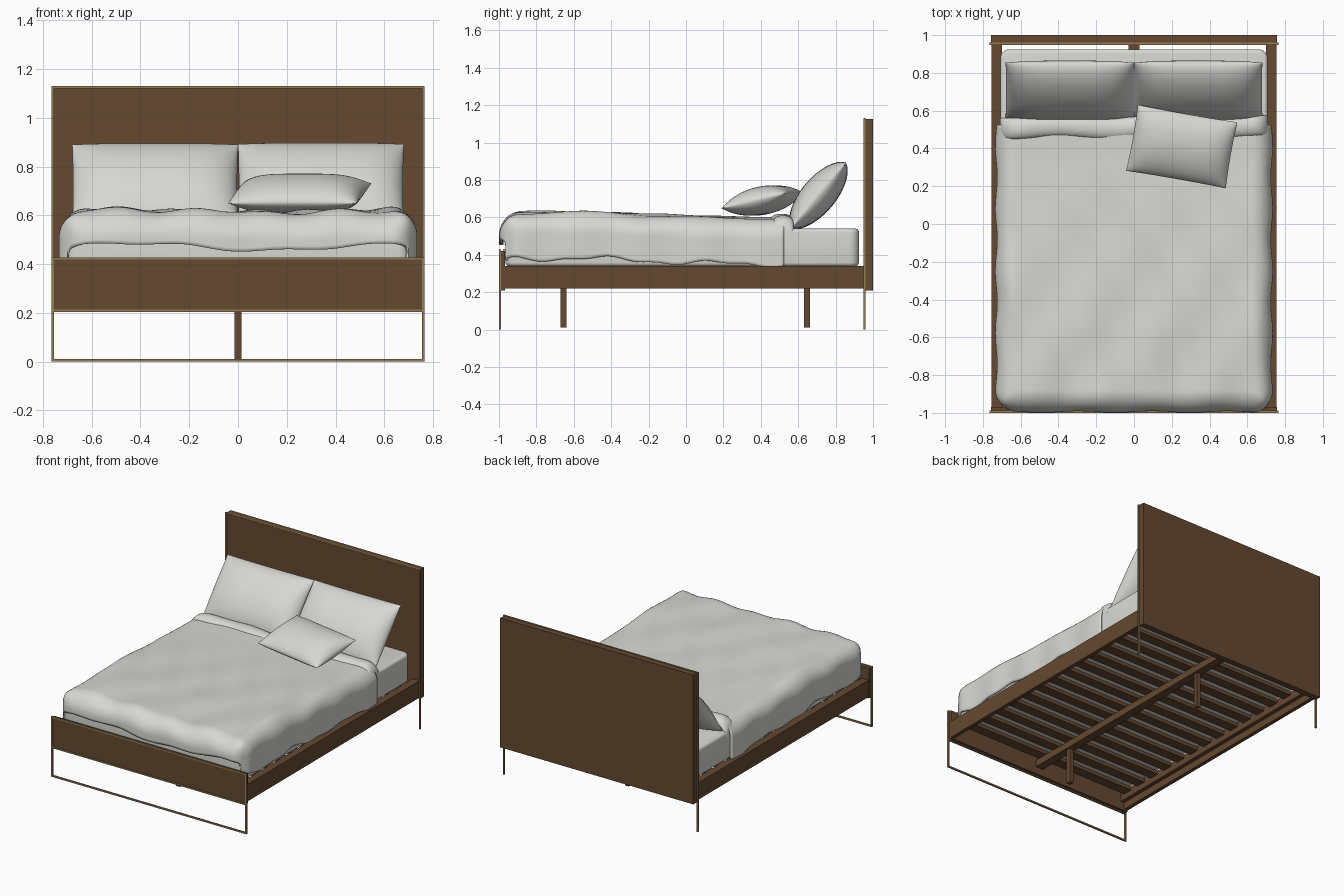
import bpy, bmesh, math
from mathutils import Matrix, Vector

if "Cube" in bpy.data.objects:
    bpy.data.objects.remove(bpy.data.objects["Cube"])


def material(name, rgb):
    m = bpy.data.materials.new(name)
    m.diffuse_color = (*rgb, 1)
    m.use_nodes = True
    m.node_tree.nodes["Principled BSDF"].inputs["Base Color"].default_value = m.diffuse_color
    return m


WOOD = material("walnut wood", (0.128, 0.066, 0.030))
BRASS = material("dull brass", (0.30, 0.205, 0.09))
LINEN = material("white linen", (0.68, 0.68, 0.65))


def finish(name, bm, mat, smooth=None):
    bmesh.ops.recalc_face_normals(bm, faces=bm.faces)
    me = bpy.data.meshes.new(name)
    bm.to_mesh(me)
    bm.free()
    me.materials.append(mat)
    ob = bpy.data.objects.new(name, me)
    bpy.context.collection.objects.link(ob)
    if smooth:
        bpy.context.view_layer.objects.active = ob
        ob.select_set(True)
        bpy.ops.object.shade_smooth_by_angle(angle=math.radians(smooth))
        ob.select_set(False)
    return ob


def boxes(name, mat, spans):
    """One object from boxes given as (x0, x1, y0, y1, z0, z1)."""
    bm = bmesh.new()
    for x0, x1, y0, y1, z0, z1 in spans:
        m = Matrix.Translation(((x0 + x1) / 2, (y0 + y1) / 2, (z0 + z1) / 2))
        bmesh.ops.create_cube(bm, size=1, matrix=m @ Matrix.Diagonal((x1 - x0, y1 - y0, z1 - z0, 1)))
    return finish(name, bm, mat)


def add_grid(bm, fn, nu, nv):
    """Quad sheet through fn(u, v) with u and v from 0 to 1."""
    vs = [[bm.verts.new(fn(i / nu, j / nv)) for j in range(nv + 1)] for i in range(nu + 1)]
    for i in range(nu):
        for j in range(nv):
            bm.faces.new((vs[i][j], vs[i + 1][j], vs[i + 1][j + 1], vs[i][j + 1]))


# Headboard and footboard panels
boxes("headboard", WOOD, [(-0.757, 0.757, 0.957, 1.0, 0.21, 1.127)])
boxes("footboard", WOOD, [(-0.757, 0.757, -0.994, -0.968, 0.21, 0.42)])


# Thin brass frames with legs
def frame(name, y0, y1, top, bars):
    t, w = 0.01, 0.765
    spans = [(s * w - (t if s > 0 else 0), s * w + (t if s < 0 else 0), y0, y1, 0, top) for s in (-1, 1)]
    spans += [(-w + t, w - t, y0, y1, z, z + t) for z in bars]
    boxes(name, BRASS, spans)


frame("headboard_brass_frame", 0.948, 0.96, 1.13, [1.12])
frame("footboard_brass_frame", -1.0, -0.988, 0.428, [0, 0.204, 0.418])

# Side rails with inner ledges
for s, n in ((-1, "left"), (1, "right")):
    spans = []
    for a, b, z0, z1 in ((0.728, 0.755, 0.22, 0.34), (0.70, 0.728, 0.27, 0.338)):
        spans.append((min(s * a, s * b), max(s * a, s * b), -0.968, 0.957, z0, z1))
    boxes(n + "_side_rail", WOOD, spans)

# Slats, centre beam and its two legs
boxes("slats", WOOD, [(-0.70, 0.70, -0.90 + i * 0.136 - 0.036, -0.90 + i * 0.136 + 0.036, 0.31, 0.335)
                      for i in range(14)])
boxes("centre_beam", WOOD, [(-0.03, 0.03, -0.968, 0.957, 0.262, 0.31)])
boxes("centre_legs", WOOD, [(-0.015, 0.015, y - 0.016, y + 0.016, 0.01, 0.262) for y in (-0.655, 0.647)])

# Mattress with rounded edges
mattress = boxes("mattress", LINEN, [(-0.708, 0.708, -0.965, 0.925, 0.339, 0.54)])
bm = bmesh.new()
bm.from_mesh(mattress.data)
upright = [e for e in bm.edges if abs(e.verts[0].co.z - e.verts[1].co.z) > 0.1]
bmesh.ops.bevel(bm, geom=upright, offset=0.05, segments=6, profile=0.5, affect='EDGES')
rims = [e for e in bm.edges if abs(e.verts[0].co.z - e.verts[1].co.z) < 0.01
        and any(abs(f.normal.z) > 0.9 for f in e.link_faces)]
bmesh.ops.bevel(bm, geom=rims, offset=0.02, segments=4, profile=0.5, affect='EDGES')
bm.to_mesh(mattress.data)
bm.free()
bpy.context.view_layer.objects.active = mattress
mattress.select_set(True)
bpy.ops.object.shade_smooth_by_angle(angle=math.radians(40))
mattress.select_set(False)


# Duvet: flat top, rounded shoulders, hanging sides and foot
def drape(s, flat, r):
    """Distance s along the cloth -> (run outward, drop)."""
    if s < flat:
        return s, 0
    a = (s - flat) / r
    if a < math.pi / 2:
        return flat + r * math.sin(a), r * (1 - math.cos(a))
    return flat + r, r + (a - math.pi / 2) * r


FX, RX, FY, RY = 0.625, 0.105, 0.88, 0.115


def duvet_point(u, v):
    sx = (2 * u - 1)
    hem_x = 0.012 * math.sin(17 * v + 1) + 0.006 * math.sin(41 * v)
    hem_y = 0.012 * math.sin(11 * u + 2) + 0.006 * math.sin(29 * u)
    len_x = FX + RX * math.pi / 2 + 0.140 + hem_x
    len_y = FY + RY * math.pi / 2 + 0.035 + hem_y
    x, dx = drape(abs(sx) * len_x, FX, RX)
    along = 0.525 - v * (0.525 + len_y)
    y, dy = (along, 0) if along > -FY else drape(-along, FY, RY)
    if along <= -FY:
        y = -y
    # Round the two foot corners in plan
    a, b = (x - FX) / RX, (-y - FY) / RY
    if a > 0 and b > 0:
        x = FX + RX * a * math.sqrt(1 - b * b / 2)
        y = -FY - RY * b * math.sqrt(1 - a * a / 2)
    x = math.copysign(x, sx)
    drop = (dx ** 3 + dy ** 3) ** (1 / 3)
    # Gentle bulges and slanted creases, stronger towards the foot
    k = min(1, max(0, (0.35 - y) / 0.9))
    top = 0.597 + 0.022 * k + 0.006 * math.sin(5 * x + 3 * y)
    crease = (math.sin(21 * x + 7 * y + 2 * math.sin(3 * y)) + 0.7 * math.sin(13 * x - 9 * y + 1)) * 0.007 * k
    z = top + crease * max(0, 1 - drop / 0.15) - drop
    y += 0.004 * math.sin(16 * x) * min(1, dy / 0.1)
    x += math.copysign(0.005, sx) * math.sin(19 * y) * min(1, dx / 0.1) * max(0, 1 - dy / 0.05)
    return x, y, z


bm = bmesh.new()
add_grid(bm, duvet_point, 110, 110)
duvet = finish("duvet", bm, LINEN, 60)
if sum(p.normal.z for p in duvet.data.polygons) < 0:
    duvet.data.flip_normals()
solid = duvet.modifiers.new("thickness", 'SOLIDIFY')
solid.thickness, solid.offset = 0.014, -1


# Turned-back cuff at the head of the duvet
def cuff_point(u, v):
    s = 2 * u - 1
    x, d = drape(abs(s) * 0.75, 0.62, 0.09)
    t = v * 2 * math.pi
    y = 0.512 + 0.056 * math.cos(t) + 0.008 * math.sin(9 * s)
    z = 0.580 - d + 0.035 * math.sin(t) + 0.004 * math.sin(14 * s)
    return math.copysign(x, s), y, z


bm = bmesh.new()
add_grid(bm, cuff_point, 60, 20)
bmesh.ops.remove_doubles(bm, verts=bm.verts, dist=1e-5)
bmesh.ops.holes_fill(bm, edges=[e for e in bm.edges if e.is_boundary], sides=0)
finish("duvet_cuff", bm, LINEN, 50)


# Pillows: two bulging sheets joined along a seam
def pillow(name, w, h, t, loc, tilt, turn, power, pinch):
    bm = bmesh.new()
    for side in (1, -1):
        def pt(u, v):
            a, b = -math.cos(u * math.pi), -math.cos(v * math.pi)
            bulge = max(0, (1 - a ** 4) * (1 - b * b)) ** power
            return (w * a * (1 - pinch * (1 - b * b)), h * b * (1 - pinch * (1 - a * a)), side * t * bulge)
        add_grid(bm, pt, 32, 26)
    bmesh.ops.remove_doubles(bm, verts=bm.verts, dist=1e-5)
    m = Matrix.Translation(Vector(loc)) @ Matrix.Rotation(math.radians(turn), 4, 'Z')
    bm.transform(m @ Matrix.Rotation(math.radians(tilt), 4, 'X'))
    finish(name, bm, LINEN, 60)


pillow("left_pillow", 0.34, 0.228, 0.092, (-0.34, 0.708, 0.716), 50, 0, 0.6, 0.01)
pillow("right_pillow", 0.34, 0.228, 0.092, (0.34, 0.708, 0.718), 50, 0, 0.6, 0.01)
pillow("small_pillow", 0.268, 0.182, 0.074, (0.253, 0.41, 0.69), 13, -10, 0.6, 0.02)
